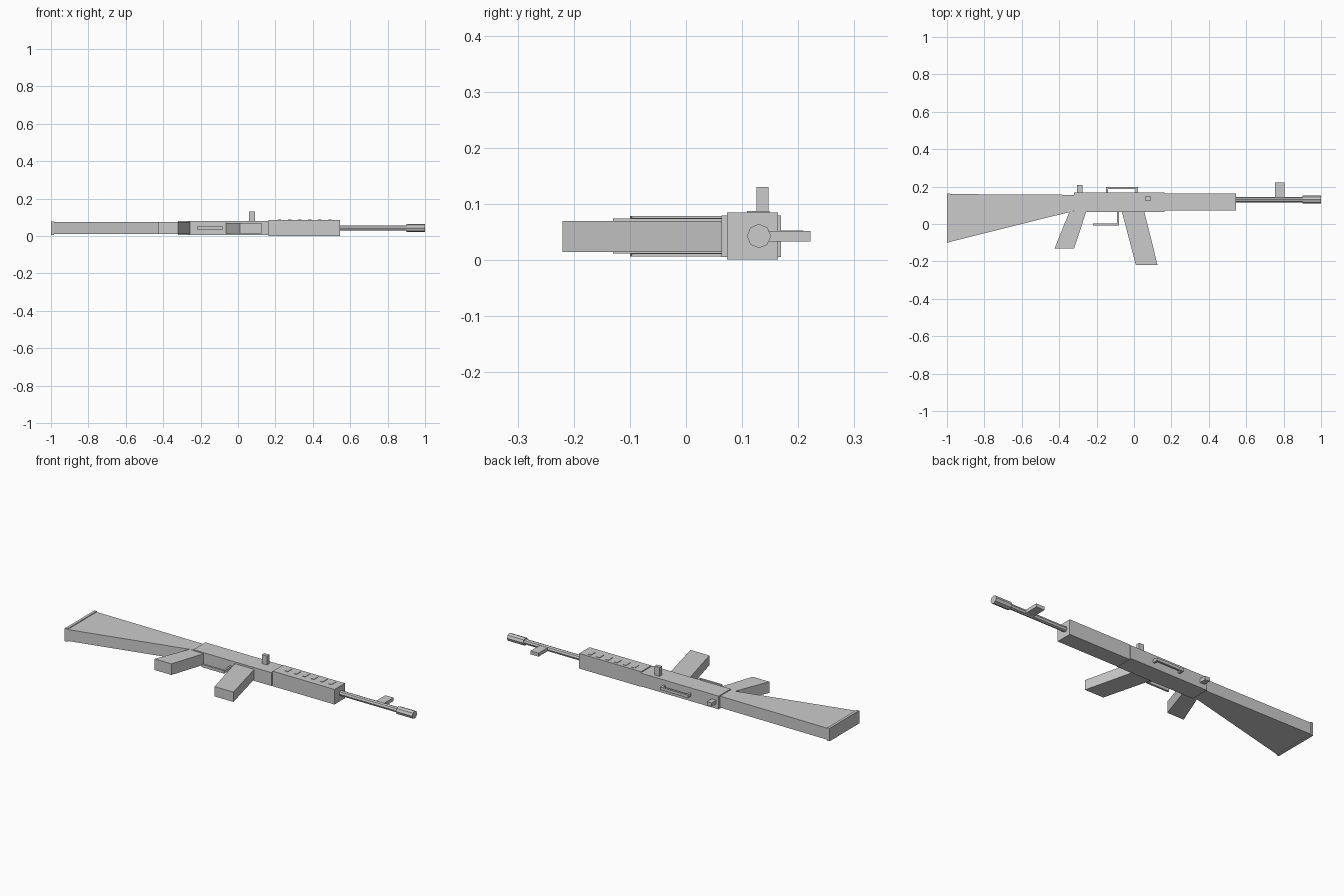
import bpy, bmesh
from math import pi

ZC = 0.043  # centre plane of the thickness


def prism(name, pts, z0, z1):
    """Extrude an x-y profile between two heights."""
    bm = bmesh.new()
    face = bm.faces.new([bm.verts.new((x, y, z0)) for x, y in pts])
    ext = bmesh.ops.extrude_face_region(bm, geom=[face])
    for v in ext["geom"]:
        if isinstance(v, bmesh.types.BMVert):
            v.co.z = z1
    bmesh.ops.recalc_face_normals(bm, faces=bm.faces)
    me = bpy.data.meshes.new(name)
    bm.to_mesh(me)
    bm.free()
    ob = bpy.data.objects.new(name, me)
    bpy.context.collection.objects.link(ob)
    return ob


def box(name, x0, x1, y0, y1, z0, z1):
    return prism(name, [(x0, y0), (x1, y0), (x1, y1), (x0, y1)], z0, z1)


def tube(name, x0, x1, radius, sides=8):
    bpy.ops.mesh.primitive_cylinder_add(
        vertices=sides, radius=radius, depth=x1 - x0,
        location=((x0 + x1) / 2, 0.13, ZC), rotation=(0, pi / 2, 0))
    bpy.context.object.name = name


# Stock with a slightly thicker end pad
prism("stock", [(-0.985, -0.096), (-0.32, 0.07), (-0.32, 0.156), (-0.985, 0.16)], 0.011, 0.075)
prism("butt_pad", [(-1, -0.1), (-0.985, -0.097), (-0.985, 0.162), (-1, 0.162)], 0.007, 0.079)

# Body and forward guard
box("receiver", -0.32, 0.163, 0.063, 0.169, 0.006, 0.08)
box("handguard", 0.163, 0.545, 0.073, 0.164, 0.001, 0.085)
for i in range(6):
    x = 0.222 + i * 0.054
    box(f"vent_rib_{i + 1}", x - 0.009, x + 0.009, 0.109, 0.149, 0.084, 0.0875)

# Barrel and muzzle
tube("barrel", 0.53, 0.91, 0.0145)
tube("muzzle", 0.9, 1.0, 0.0215)

# Sights
box("front_sight", 0.755, 0.805, 0.135, 0.222, 0.033, 0.052)
box("rear_sight", -0.305, -0.276, 0.165, 0.209, 0.033, 0.053)

# Top bar with two short posts
prism("top_bar", [(-0.15, 0.166), (-0.138, 0.166), (-0.138, 0.187), (0.009, 0.187),
                  (0.009, 0.166), (0.021, 0.166), (0.021, 0.198), (-0.15, 0.198)], 0.035, 0.051)

# Side handle
box("charging_handle", 0.06, 0.091, 0.126, 0.147, 0.075, 0.13)

# Grip, magazine and trigger guard
prism("grip", [(-0.424, -0.13), (-0.32, -0.13), (-0.255, 0.067), (-0.345, 0.067)], 0.012, 0.074)
prism("magazine", [(0.01, -0.22), (0.126, -0.22), (0.055, 0.067), (-0.065, 0.067)], 0.015, 0.07)
prism("trigger_guard", [(-0.22, -0.007), (-0.081, -0.007), (-0.081, 0.066), (-0.092, 0.066),
                        (-0.092, 0.004), (-0.22, 0.004)], 0.036, 0.052)
